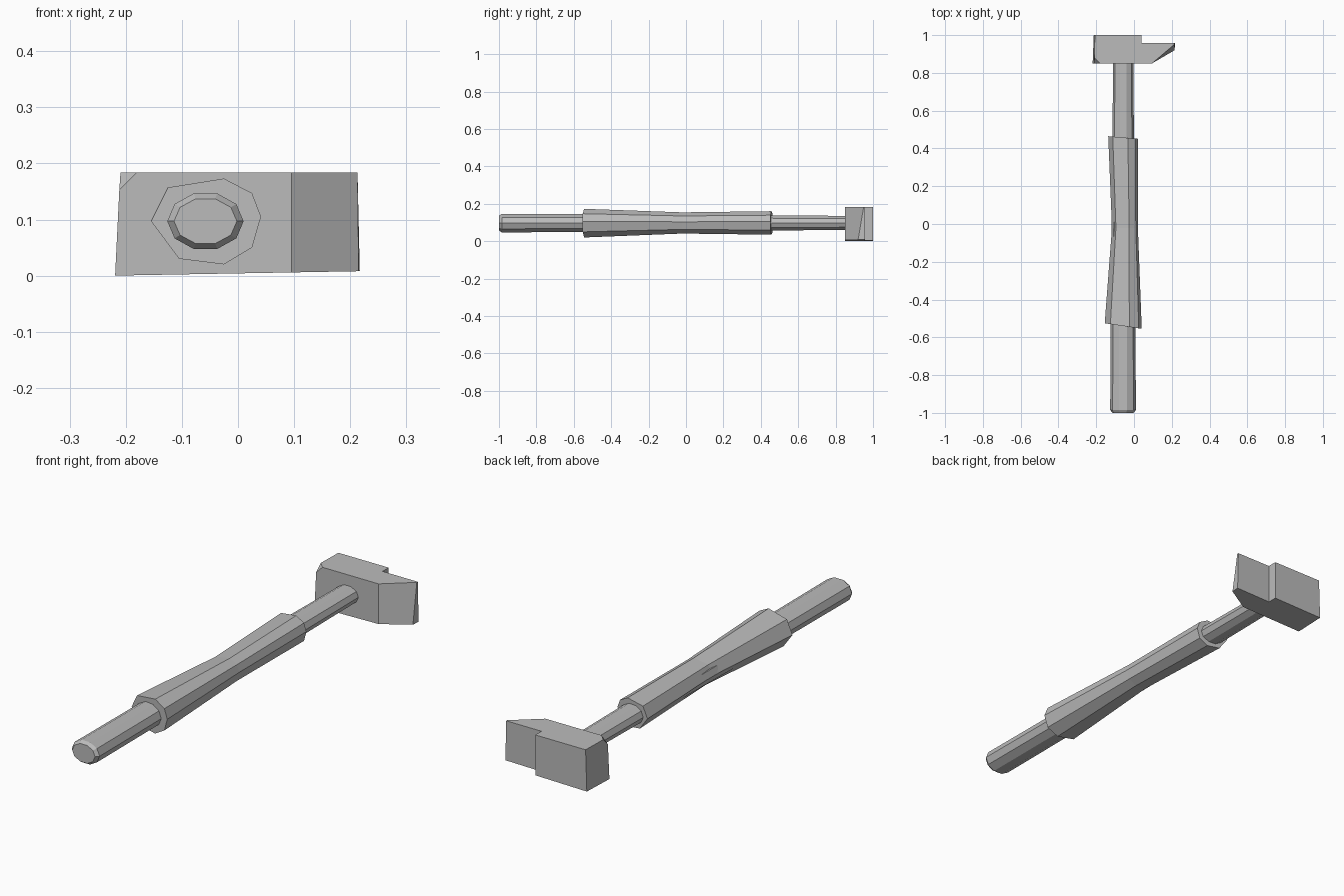
import bpy, bmesh, math
from mathutils import Vector

cube = bpy.data.objects.get("Cube")
if cube:
    bpy.data.objects.remove(cube, do_unlink=True)

grey = bpy.data.materials.new("plain grey")
grey.use_nodes = True
colour = (0.5, 0.5, 0.5, 1)
grey.diffuse_color = colour
grey.node_tree.nodes["Principled BSDF"].inputs["Base Color"].default_value = colour


def finish(bm, name):
    bmesh.ops.recalc_face_normals(bm, faces=bm.faces)
    mesh = bpy.data.meshes.new(name)
    bm.to_mesh(mesh)
    bm.free()
    mesh.materials.append(grey)
    obj = bpy.data.objects.new(name, mesh)
    bpy.context.collection.objects.link(obj)
    return obj


def loft(rings, name):
    """Skin matching rings of points and cap both ends."""
    bm = bmesh.new()
    loops = [[bm.verts.new(p) for p in ring] for ring in rings]
    n = len(loops[0])
    for a, b in zip(loops, loops[1:]):
        for i in range(n):
            j = (i + 1) % n
            bm.faces.new((a[i], a[j], b[j], b[i]))
    bm.faces.new(loops[0])
    bm.faces.new(loops[-1])
    return bm, name


def ellipse(y, x, z, rx, rz, sides=10):
    return [(x + rx * math.cos(math.tau * i / sides), y,
             z + rz * math.sin(math.tau * i / sides)) for i in range(sides)]


# Tapered shaft with a small bevel at the butt
finish(*loft([ellipse(-1.0, -0.058, 0.097, 0.056, 0.042),
              ellipse(-0.985, -0.058, 0.097, 0.068, 0.052),
              ellipse(-0.55, -0.058, 0.097, 0.066, 0.051),
              ellipse(0.90, -0.057, 0.098, 0.053, 0.039)], "shaft"))

# Eight-sided grip with a narrow waist and slightly slanted ends
section = [(-0.098, 0.0), (-0.068, 0.06), (0.032, 0.076), (0.082, 0.05),
           (0.098, 0.008), (0.082, -0.047), (0.032, -0.077), (-0.048, -0.067)]


def grip_ring(y, x, z, sx, sz, slant):
    return [(x + sx * px, y - slant * px, z + sz * pz) for px, pz in section]


finish(*loft([grip_ring(-0.54, -0.057, 0.097, 1.0, 1.0, 0.15),
              grip_ring(-0.02, -0.048, 0.098, 0.70, 0.74, 0.0),
              grip_ring(0.458, -0.058, 0.098, 0.80, 0.82, 0.07)], "grip"))

# Head: a block with a stepped wedge
top = [(-0.207, 1.0), (0.04, 1.0), (0.04, 0.957), (0.213, 0.957),
       (0.213, 0.95), (0.095, 0.85), (-0.21, 0.85)]
base = [(-0.213, 1.0), (0.04, 1.0), (0.04, 0.957), (0.217, 0.957),
        (0.215, 0.92), (0.095, 0.85), (-0.219, 0.85)]
bm, name = loft([[(x, y, 0.004 + 0.018 * x) for x, y in base],
                 [(x, y, 0.184) for x, y in top]], "head")

# Clipped upper corner of the striking end
bmesh.ops.bisect_plane(bm, geom=bm.verts[:] + bm.edges[:] + bm.faces[:],
                       plane_co=Vector((-0.18, 0.85, 0.184)),
                       plane_no=Vector((-1, -1, 1)), clear_outer=True)
bmesh.ops.holes_fill(bm, edges=[e for e in bm.edges if e.is_boundary])
finish(bm, name)
